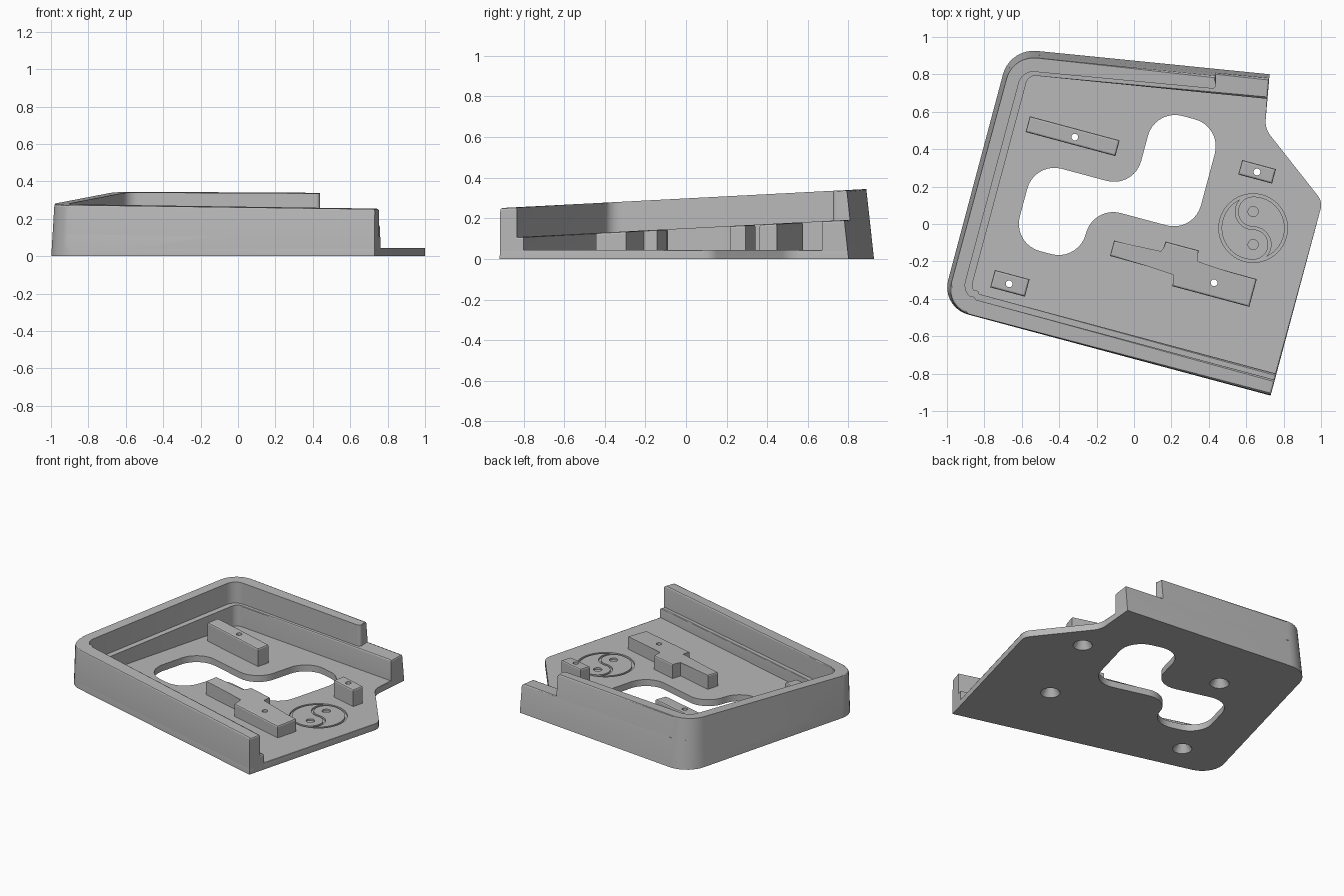
import bpy, bmesh, math
from mathutils import Vector, Matrix

if "Cube" in bpy.data.objects:
    bpy.data.objects.remove(bpy.data.objects["Cube"], do_unlink=True)

TURN = Matrix.Rotation(math.radians(-15), 2)   # the tray sits turned on its base
RIM, LEDGE, FLOOR = (0.298, 0.052), (0.151, 0.052), (0.045, 0.0)  # height, rise along y

grey = bpy.data.materials.new("plain grey")
grey.use_nodes = True
grey.diffuse_color = (0.48, 0.48, 0.48, 1)
grey.node_tree.nodes["Principled BSDF"].inputs["Base Color"].default_value = grey.diffuse_color


def finish(name, bm):
    bmesh.ops.recalc_face_normals(bm, faces=bm.faces)
    mesh = bpy.data.meshes.new(name)
    bm.to_mesh(mesh)
    bm.free()
    mesh.materials.append(grey)
    obj = bpy.data.objects.new(name, mesh)
    bpy.context.collection.objects.link(obj)
    return obj


def rounded(corners):
    """Corners (u, v, radius, leaning) to a turned outline with arcs."""
    out = []
    for i, (u, v, r, lean) in enumerate(corners):
        p = Vector((u, v))
        if not r:
            out.append((TURN @ p, lean))
            continue
        a = (Vector(corners[i - 1][:2]) - p).normalized()
        b = (Vector(corners[(i + 1) % len(corners)][:2]) - p).normalized()
        half = math.acos(max(-1, min(1, a.dot(b)))) / 2
        centre = p + (a + b).normalized() * (r / math.sin(half))
        start = p + a * (r / math.tan(half)) - centre
        end = p + b * (r / math.tan(half)) - centre
        sweep = math.pi - 2 * half
        sign = 1 if start.x * end.y - start.y * end.x > 0 else -1
        steps = max(3, math.ceil(sweep / (math.pi / 18)))
        for k in range(steps + 1):
            arm = Matrix.Rotation(sign * sweep * k / steps, 2) @ start
            out.append((TURN @ (centre + arm), lean))
    return out


def prism(name, corners, top, bottom=0.0, bevel=0.0):
    """Upright block with a sloped top; leaning edges taper inwards."""
    pts = rounded(corners)
    n = len(pts)
    normals, drift = [], []
    for i, (p, lean) in enumerate(pts):
        d = (pts[(i + 1) % n][0] - p).normalized()
        normals.append(Vector((d.y, -d.x)))
        drift.append(-0.06 + 0.05 * d.x if lean else 0.0)
    bm = bmesh.new()
    low, high = [], []
    for i, (p, lean) in enumerate(pts):
        n1, n2, d1, d2 = normals[i - 1], normals[i], drift[i - 1], drift[i]
        c = n1.x * n2.y - n1.y * n2.x
        if abs(c) < 1e-4:
            o = n2 * d2
        else:
            o = Vector((d1 * n2.y - d2 * n1.y, n1.x * d2 - n2.x * d1)) / c
        z = (top[0] + top[1] * p.y) / (1 - top[1] * o.y)
        low.append(bm.verts.new((*(p + o * bottom), bottom)))
        high.append(bm.verts.new((*(p + o * z), z)))
    bm.faces.new(low[::-1])
    lid = bm.faces.new(high)
    for i in range(n):
        j = (i + 1) % n
        bm.faces.new((low[i], low[j], high[j], high[i]))
    if bevel:
        bmesh.ops.bevel(bm, geom=list(lid.edges), offset=bevel, segments=2,
                        profile=0.5, affect='EDGES', clamp_overlap=True)
    return finish(name, bm)


def lathe(name, x, y, profile, sides=32):
    """Capped round solid from (radius, height) pairs."""
    bm = bmesh.new()
    rings = []
    for r, z in profile:
        rings.append([bm.verts.new((x + r * math.cos(math.tau * k / sides),
                                    y + r * math.sin(math.tau * k / sides), z))
                      for k in range(sides)])
    bm.faces.new(rings[0][::-1])
    bm.faces.new(rings[-1])
    for a, b in zip(rings, rings[1:]):
        for k in range(sides):
            m = (k + 1) % sides
            bm.faces.new((a[k], a[m], b[m], b[k]))
    return finish(name, bm)


def ribbon(name, path, width, z0, z1, closed):
    """Square-section strip along a flat path."""
    bm = bmesh.new()
    n = len(path)
    secs = []
    for i, p in enumerate(path):
        before = path[i - 1] if closed or i else p
        after = path[(i + 1) % n] if closed or i < n - 1 else p
        t = (after - before).normalized()
        s = Vector((t.y, -t.x)) * width / 2
        secs.append([bm.verts.new((*q, z)) for q, z in
                     ((p - s, z0), (p + s, z0), (p + s, z1), (p - s, z1))])
    for i in range(n if closed else n - 1):
        a, b = secs[i], secs[(i + 1) % n]
        for k in range(4):
            m = (k + 1) % 4
            bm.faces.new((a[k], a[m], b[m], b[k]))
    if not closed:
        bm.faces.new(secs[0])
        bm.faces.new(secs[-1][::-1])
    return finish(name, bm)


def cut(obj, cutter):
    mod = obj.modifiers.new("cut", 'BOOLEAN')
    mod.operation, mod.solver, mod.object = 'DIFFERENCE', 'EXACT', cutter
    bpy.context.view_layer.update()
    graph = bpy.context.evaluated_depsgraph_get()
    mesh = bpy.data.meshes.new_from_object(obj.evaluated_get(graph))
    obj.modifiers.clear()
    obj.data = mesh


def discard(obj):
    bpy.data.objects.remove(obj, do_unlink=True)


def box(u0, u1, v0, v1):
    return [(u0, v0, 0, 0), (u1, v0, 0, 0), (u1, v1, 0, 0), (u0, v1, 0, 0)]


# Floor plate with its angled side flange
plate = prism("floor_plate", [
    (-0.882, -0.697, 0.15, 1), (0.943, -0.697, 0, 0), (0.943, 0.376, 0.08, 0),
    (0.544, 0.674, 0.12, 0), (0.493, 0.961, 0, 1), (-0.884, 0.736, 0.17, 1)],
    FLOOR, bevel=0.006)

# Low inner ledge, running on past the end of the back rim
ledge = prism("inner_ledge", [
    (0.943, -0.697, 0, 0), (0.943, -0.576, 0, 0), (-0.752, -0.576, 0.05, 0),
    (-0.752, 0.623, 0.05, 0), (0.516, 0.831, 0, 0), (0.493, 0.961, 0, 1),
    (-0.884, 0.736, 0.17, 1), (-0.882, -0.697, 0.15, 1)], LEDGE, bevel=0.01)

# Tall outer rim
rim = prism("outer_rim", [
    (0.943, -0.697, 0, 0), (0.943, -0.61, 0, 0), (-0.79, -0.61, 0.08, 0),
    (-0.79, 0.637, 0.08, 0), (0.237, 0.811, 0.02, 0), (0.207, 0.914, 0, 1),
    (-0.884, 0.736, 0.17, 1), (-0.882, -0.697, 0.15, 1)], RIM, bevel=0.01)

# Winding opening through the floor
opening = prism("opening_cutter", [(u, v, 0.15, 0) for u, v in (
    (-0.60, -0.27), (-0.235, -0.27), (-0.235, 0.038), (0.32, 0.038),
    (0.32, 0.625), (-0.05, 0.625), (-0.05, 0.185), (-0.60, 0.185))],
    (0.2, 0), bottom=-0.1)
cut(plate, opening)
discard(opening)

# Support blocks, each with a countersunk screw hole from below
stepped = [(u, v, 0, 0) for u, v in (
    (-0.08, -0.198), (0.283, -0.198), (0.283, -0.268), (0.71, -0.268), (0.71, -0.115),
    (0.372, -0.115), (0.372, -0.047), (0.187, -0.047), (0.187, -0.113), (-0.08, -0.113))]
blocks = [
    ("back_support", box(-0.687, -0.19, 0.325, 0.412), (-0.426, 0.367)),
    ("side_support", box(0.47, 0.657, 0.40, 0.48), (0.563, 0.439)),
    ("corner_support", box(-0.655, -0.463, -0.526, -0.43), (-0.562, -0.482)),
    ("stepped_support", stepped, (0.495, -0.193))]
parts = [plate, ledge, rim]
for name, shape, screw in blocks:
    block = prism(name, shape, LEDGE, bottom=0.02, bevel=0.01)
    x, y = TURN @ Vector(screw)
    drill = lathe("drill_cutter", x, y, [(0.064, -0.004), (0.018, 0.075), (0.018, 0.4)])
    cut(plate, drill)
    cut(block, drill)
    discard(drill)
    parts.append(block)

# Engraved round ornament: ring, double curve and two dots
mid, R, G0, G1 = Vector((0.637, -0.022)), 0.176, 0.033, 0.07


def arc(centre, r, a0, a1, n):
    return [centre + r * Vector((math.cos(a0 + (a1 - a0) * k / n),
                                 math.sin(a0 + (a1 - a0) * k / n))) for k in range(n + 1)]


up = Vector((0, R / 2))
quarter = math.pi / 2
curve = arc(mid + up, R / 2, quarter, 3 * quarter, 18)
curve += arc(mid - up, R / 2, quarter, -quarter, 18)[1:]
cutters = [ribbon("ring_cutter", arc(mid, R, 0, math.tau, 64)[:-1], 0.015, G0, G1, True),
           ribbon("curve_cutter", curve, 0.015, G0, G1 + 0.003, False)]
for c in (mid + up, mid - up):
    cutters.append(lathe("dot_cutter", c.x, c.y, [(0.027, G0), (0.027, G1)], 24))
for cutter in cutters:
    cut(plate, cutter)
    discard(cutter)

# Smooth the arcs, keep the edges crisp
for obj in bpy.context.view_layer.objects:
    obj.select_set(obj in parts)
bpy.context.view_layer.objects.active = plate
bpy.ops.object.shade_smooth_by_angle(angle=math.radians(16))
